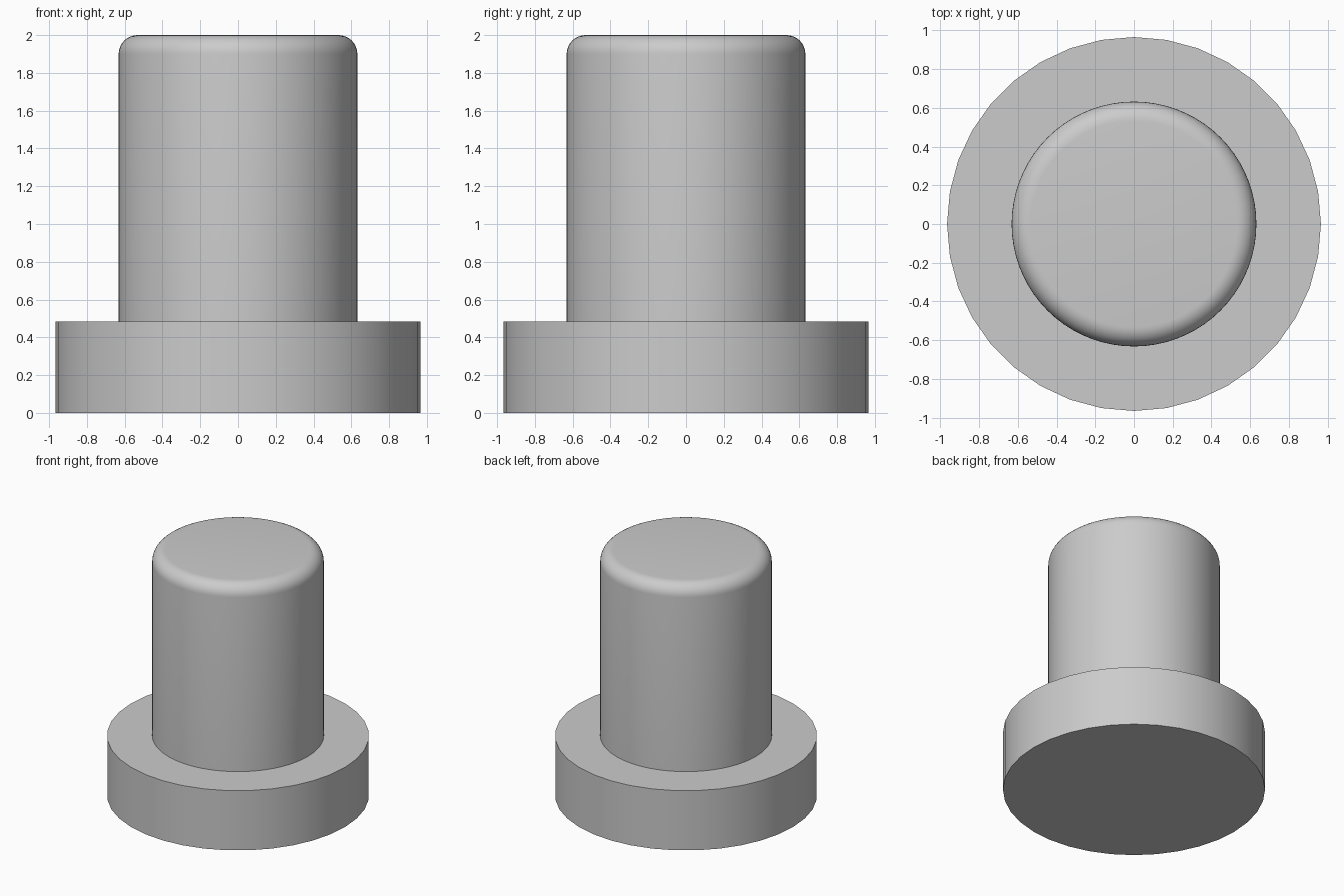
import bpy
import math

cube = bpy.data.objects.get("Cube")
if cube:
    bpy.data.objects.remove(cube, do_unlink=True)

grey = bpy.data.materials.new("plain grey")
grey.use_nodes = True
grey.diffuse_color = (0.6, 0.6, 0.6, 1)
grey.node_tree.nodes["Principled BSDF"].inputs["Base Color"].default_value = (0.6, 0.6, 0.6, 1)


def cylinder(name, radius, bottom, top, sides):
    bpy.ops.mesh.primitive_cylinder_add(
        vertices=sides, radius=radius, depth=top - bottom,
        location=(0, 0, (bottom + top) / 2))
    obj = bpy.context.object
    obj.name = name
    obj.data.materials.append(grey)
    return obj


# Wide base disc
base = cylinder("base_flange", 0.965, 0, 0.485, 36)
bpy.ops.object.shade_smooth_by_angle(angle=math.radians(30))

# Upright shaft, sitting on the base, with a rounded top rim
shaft = cylinder("shaft", 0.632, 0.485, 2, 72)
weights = shaft.data.attributes.new("bevel_weight_edge", "FLOAT", "EDGE")
for edge in shaft.data.edges:
    if all(shaft.data.vertices[v].co.z > 0 for v in edge.vertices):
        weights.data[edge.index].value = 1
bevel = shaft.modifiers.new("rounded_rim", "BEVEL")
bevel.limit_method = "WEIGHT"
bevel.width = 0.1
bevel.segments = 8
bpy.ops.object.modifier_apply(modifier=bevel.name)
bpy.ops.object.shade_smooth_by_angle(angle=math.radians(30))
